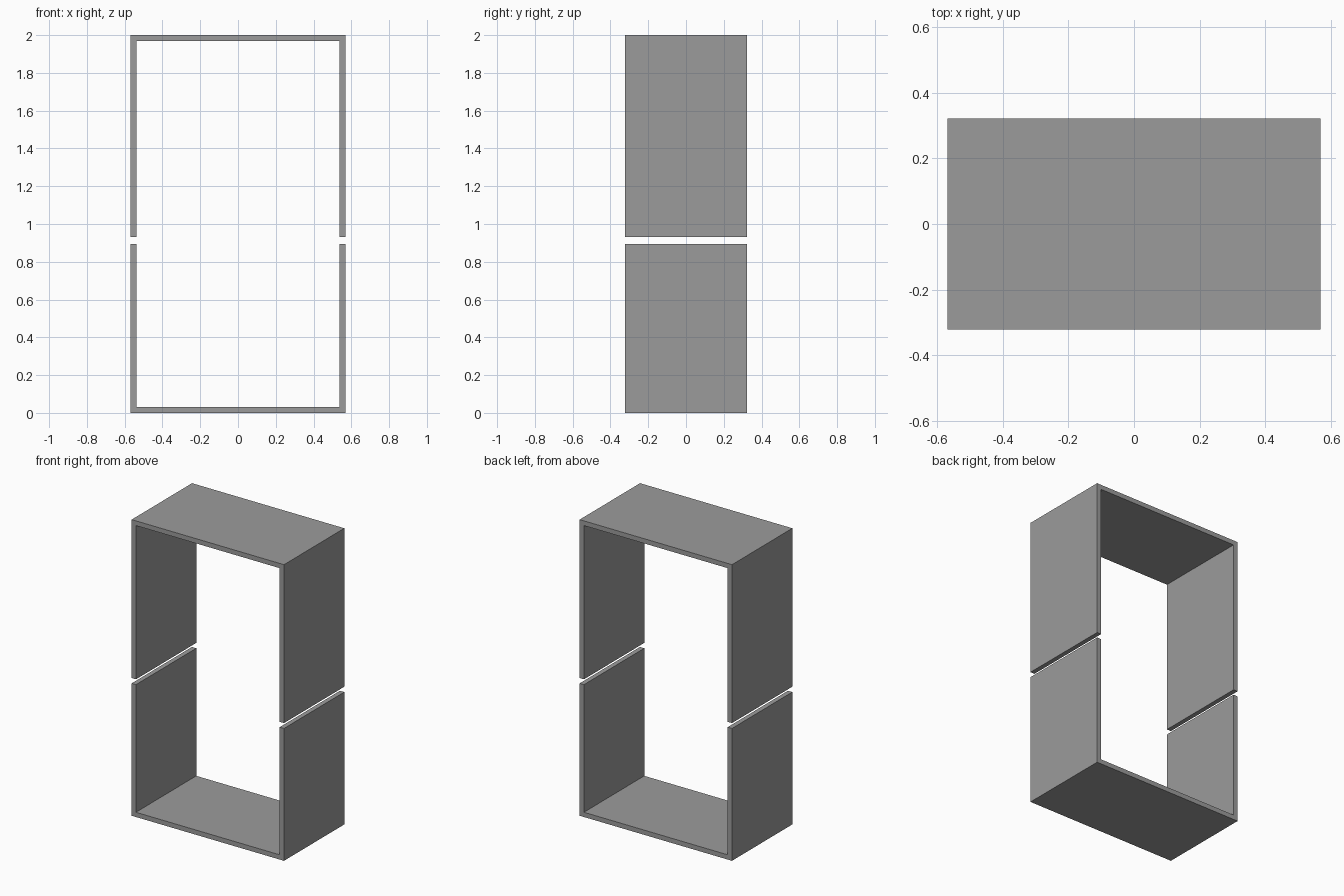
import bpy, bmesh

if "Cube" in bpy.data.objects:
    bpy.data.objects.remove(bpy.data.objects["Cube"])

W, D, T = 0.569, 0.322, 0.032   # half width, half depth, wall thickness

# Dark grey finish shared by both shells
grey = bpy.data.materials.new("dark_grey")
grey.diffuse_color = (0.33, 0.33, 0.33, 1)
grey.use_nodes = True
grey.node_tree.nodes["Principled BSDF"].inputs["Base Color"].default_value = grey.diffuse_color


def u_shell(name, z_closed, z_open):
    """U-shaped channel: closed at z_closed, open at z_open, extruded along y."""
    s = 1 if z_open > z_closed else -1
    zi = z_closed + s * T
    profile = [(-W, z_open), (-W, z_closed), (W, z_closed), (W, z_open),
               (W - T, z_open), (W - T, zi), (-W + T, zi), (-W + T, z_open)]
    bm = bmesh.new()
    face = bm.faces.new([bm.verts.new((x, -D, z)) for x, z in profile])
    ext = bmesh.ops.extrude_face_region(bm, geom=[face])
    moved = [v for v in ext["geom"] if isinstance(v, bmesh.types.BMVert)]
    bmesh.ops.translate(bm, verts=moved, vec=(0, 2 * D, 0))
    bmesh.ops.recalc_face_normals(bm, faces=bm.faces)
    mesh = bpy.data.meshes.new(name)
    bm.to_mesh(mesh)
    bm.free()
    mesh.materials.append(grey)
    bpy.context.collection.objects.link(bpy.data.objects.new(name, mesh))


# Lower tray opens upward, upper cover opens downward, with a small gap between
u_shell("lower_shell", 0.0, 0.894)
u_shell("upper_shell", 2.0, 0.930)
